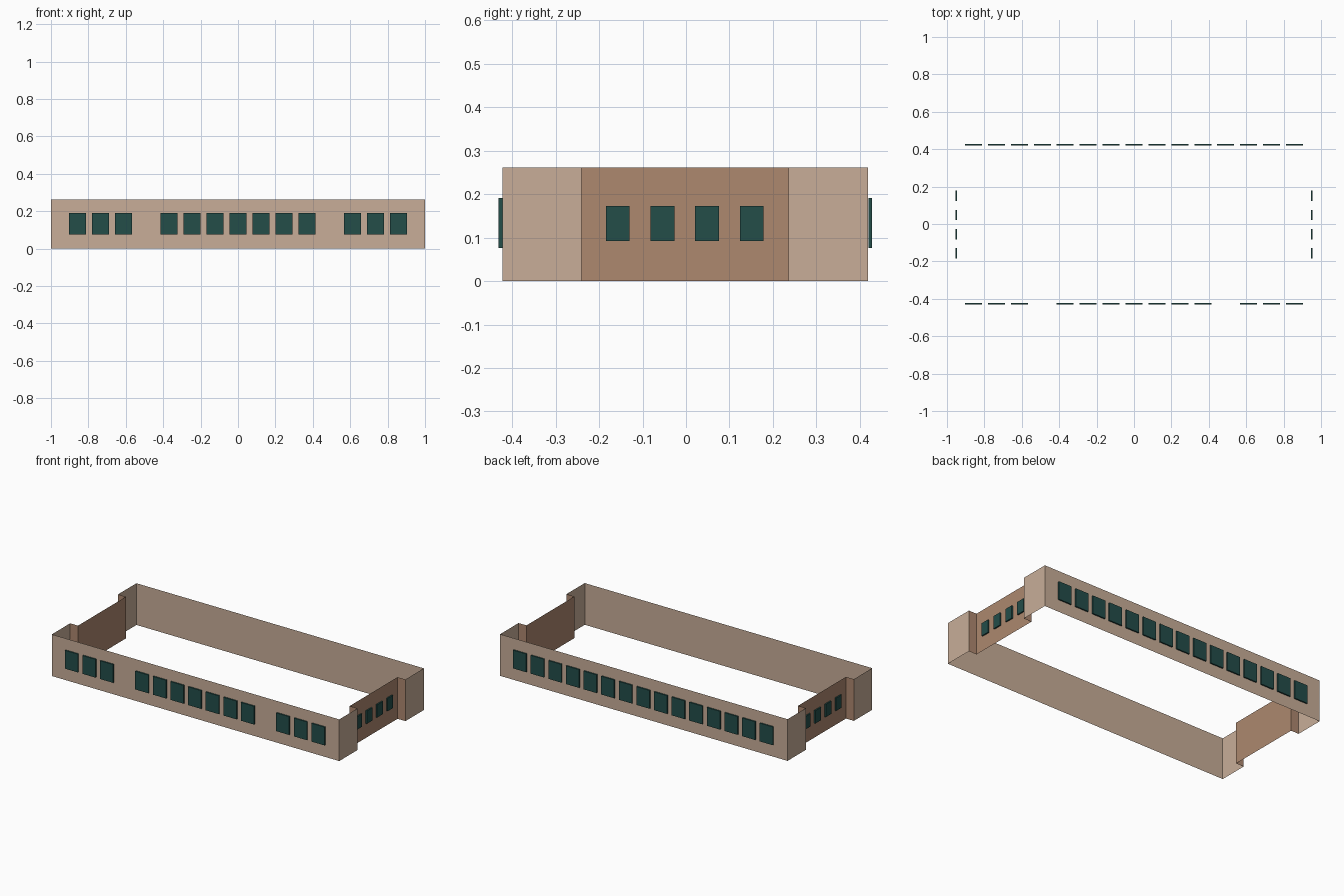
import bpy, bmesh

if "Cube" in bpy.data.objects:
    bpy.data.objects.remove(bpy.data.objects["Cube"])

H = 0.262                      # wall height
YF, YB = -0.422, 0.419         # front and back wall planes
R0, R1, RX = -0.24, 0.236, 0.945   # end recess: y range and wall plane
T = 0.009                      # window plate reach


def srgb(*c):
    return tuple((v / 255 / 12.92) if v < 10 else ((v / 255 + 0.055) / 1.055) ** 2.4 for v in c) + (1,)


def material(name, *c):
    m = bpy.data.materials.new(name)
    m.diffuse_color = srgb(*c)
    m.use_nodes = True
    m.node_tree.nodes["Principled BSDF"].inputs["Base Color"].default_value = m.diffuse_color
    return m


tan = material("tan_wall", 200, 174, 152)
brown = material("brown_wall", 173, 136, 111)
teal = material("teal_glass", 35, 77, 73)


def finish(name, bm, mat):
    me = bpy.data.meshes.new(name)
    bm.to_mesh(me)
    bm.free()
    me.materials.append(mat)
    ob = bpy.data.objects.new(name, me)
    bpy.context.collection.objects.link(ob)
    return ob


def sheet_wall(name, path, mat):
    """Thin upright wall along a plan path, outward on the right hand."""
    bm = bmesh.new()
    cols = [(bm.verts.new((x, y, 0)), bm.verts.new((x, y, H))) for x, y in path]
    for a, b in zip(cols, cols[1:]):
        bm.faces.new((a[0], b[0], b[1], a[1]))
    return finish(name, bm, mat)


def windows(name, boxes):
    """Row of thin window plates, each given by its low and high corner."""
    bm = bmesh.new()
    for lo, hi in boxes:
        vs = bmesh.ops.create_cube(bm, size=1)["verts"]
        for v in vs:
            v.co = [l + (c + 0.5) * (h - l) for l, h, c in zip(lo, hi, v.co)]
    return finish(name, bm, teal)


# Tan front and back walls, wrapping round the corners
sheet_wall("front_wall", [(-1, R0), (-1, YF), (1, YF), (1, R0)], tan)
sheet_wall("back_wall", [(1, R1), (1, YB), (-1, YB), (-1, R1)], tan)

# Brown recessed end walls with their returns
sheet_wall("right_recess_wall", [(1, R0), (RX, R0), (RX, R1), (1, R1)], brown)
sheet_wall("left_recess_wall", [(-1, R1), (-RX, R1), (-RX, R0), (-1, R0)], brown)

# Long side windows: 15 bays, two left blank at the front
G, HW, Z0, Z1 = 0.0005, 0.0455, 0.076, 0.191
bays = [-0.858 + i * 1.716 / 14 for i in range(15)]
windows("front_windows", [((x - HW, YF - T, Z0), (x + HW, YF - G, Z1))
                          for i, x in enumerate(bays) if i not in (3, 11)])
windows("back_windows", [((x - HW, YB + G, Z0), (x + HW, YB + T, Z1)) for x in bays])

# Four windows in each end recess
ends = [-0.157 + i * 0.1028 for i in range(4)]
for name, s in (("right_windows", 1), ("left_windows", -1)):
    xs = sorted((s * (RX + G), s * (RX + T)))
    windows(name, [((xs[0], y - 0.0275, 0.092), (xs[1], y + 0.0275, 0.173)) for y in ends])
